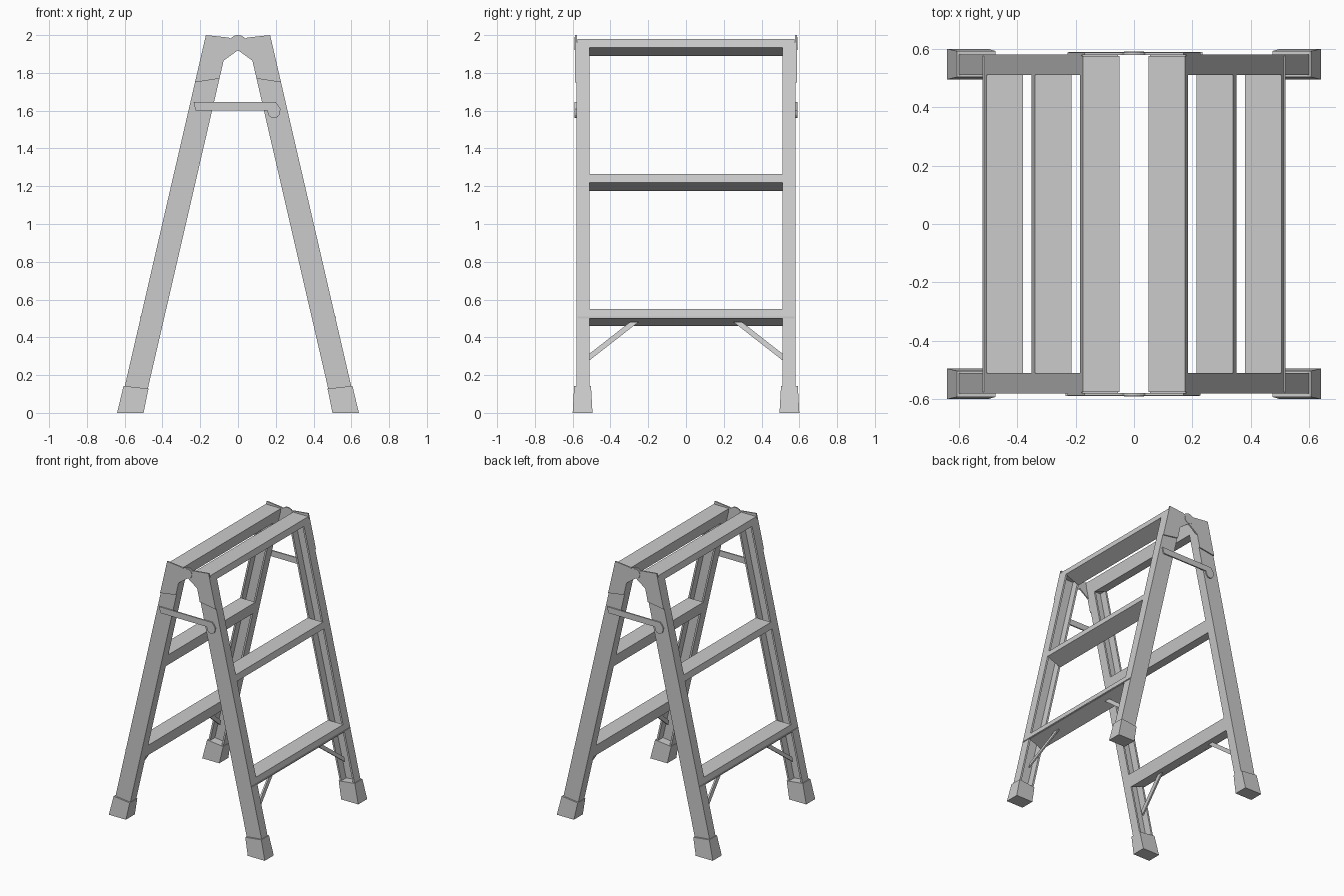
import bpy
import bmesh
import math
from mathutils import Vector

cube = bpy.data.objects.get("Cube")
if cube:
    bpy.data.objects.remove(cube, do_unlink=True)

grey = bpy.data.materials.new("light_grey")
grey.use_nodes = True
COLOUR = (0.6, 0.6, 0.6, 1)
grey.diffuse_color = COLOUR
grey.node_tree.nodes["Principled BSDF"].inputs["Base Color"].default_value = COLOUR

WIDTH = 0.125       # rail width along x
Y_IN, Y_OUT = 0.51, 0.58


def outer(z):
    """x of the outer rail edge at height z"""
    return 0.17 + 0.231 * (2 - z)


def inner(z):
    return outer(z) - WIDTH


def loft(name, ring_a, ring_b, sx=1, sy=1):
    """Solid between two matching rings, mirrored by the signs."""
    bm = bmesh.new()
    a, b = [[bm.verts.new((x * sx, y * sy, z)) for x, y, z in ring]
            for ring in (ring_a, ring_b)]
    bm.faces.new(a)
    bm.faces.new(b[::-1])
    for i in range(len(a)):
        j = (i + 1) % len(a)
        bm.faces.new((a[i], b[i], b[j], a[j]))
    bmesh.ops.recalc_face_normals(bm, faces=bm.faces)
    mesh = bpy.data.meshes.new(name)
    bm.to_mesh(mesh)
    bm.free()
    mesh.materials.append(grey)
    obj = bpy.data.objects.new(name, mesh)
    bpy.context.collection.objects.link(obj)
    return obj


def prism(name, profile, y0, y1, sx=1, sy=1):
    """Extrude an x,z profile along y."""
    return loft(name, [(x, y0, z) for x, z in profile],
                [(x, y1, z) for x, z in profile], sx, sy)


def arc(cx, cz, r, start, end, n=8):
    angles = [math.radians(start + (end - start) * i / n) for i in range(n + 1)]
    return [(cx + r * math.cos(t), cz + r * math.sin(t)) for t in angles]


def channel(z, t=0.014):
    """C-shaped rail section, open towards the middle."""
    o, i = outer(z), inner(z)
    return [(o, Y_IN, z), (o, Y_OUT, z), (i, Y_OUT, z), (i, Y_IN, z),
            (i + t, Y_IN, z), (i + t, Y_OUT - t, z),
            (o - t, Y_OUT - t, z), (o - t, Y_IN, z)]


# Rails, feet and diagonal braces at the four corners
for sx, side in ((1, "left"), (-1, "right")):
    for sy, end in ((-1, "front"), (1, "back")):
        tag = f"{end}_{side}"
        loft(f"rail_{tag}", channel(0.05), channel(1.96), sx, sy)

        base = [(0.64, 0.6, 0), (0.5, 0.6, 0), (0.5, 0.495, 0), (0.64, 0.495, 0)]
        top = [(0.606, 0.592, 0.143), (0.474, 0.592, 0.128),
               (0.474, 0.503, 0.128), (0.606, 0.503, 0.143)]
        loft(f"foot_{tag}", base, top, sx, sy)

        strip = [(0.515, 0.31), (0.515, 0.275), (0.25, 0.482), (0.295, 0.482)]
        rings = [[(outer(z) - d, y, z) for y, z in strip] for d in (0.05, 0.062)]
        loft(f"brace_{tag}", rings[0], rings[1], sx, sy)

    # Treads with a short outer lip and a sloping underside
    for z, half, label in ((1.98, 0.575, "top"), (1.265, 0.512, "middle"),
                           (0.55, 0.512, "bottom")):
        zo, zi = z - 0.045, z - 0.09
        profile = [(inner(z), z), (outer(z), z), (outer(zo), zo), (inner(zi), zi)]
        if label == "top":
            # Full-length cap over the rail ends
            prism(f"top_cap_{side}", [(inner(z), z), (outer(z), z),
                  (outer(zo), zo), (inner(zo), zo)], -half, half, sx)
            half = 0.512
        prism(f"{label}_tread_{side}", profile, -half, half, sx)

    # Thin strip along the lower edge of the bottom tread
    x = outer(0.505)
    prism(f"tread_strip_{side}", [(x - 0.01, 0.501), (x + 0.004, 0.501),
          (x + 0.004, 0.509), (x - 0.01, 0.509)], -0.575, 0.575, sx)

# Hinge plates and spreader bars, the two ends being half-turn copies
half_plate = [(0.05, 1.987), (0.17, 2.0), (outer(1.75), 1.75),
              (inner(1.77), 1.77), (inner(1.865), 1.865)]
plate = (half_plate + [(0, 1.92)] + [(-x, z) for x, z in half_plate[::-1]]
         + arc(0, 1.95, 0.05, 140, 40))
bar = ([(-0.235, 1.647), (-0.225, 1.602), (0.155, 1.602)]
       + arc(0.19, 1.592, 0.032, 190, 350)
       + [(outer(1.61) - 0.035, 1.61), (0.2, 1.645)])
for s, end in ((1, "back"), (-1, "front")):
    prism(f"hinge_plate_{end}", plate, 0.578, 0.588, s, s)
    prism(f"hinge_knuckle_{end}", arc(0, 1.955, 0.035, 0, 345, 23), 0.58, 0.591, s, s)
    prism(f"spreader_bar_{end}", bar, 0.579, 0.589, -s, s)
